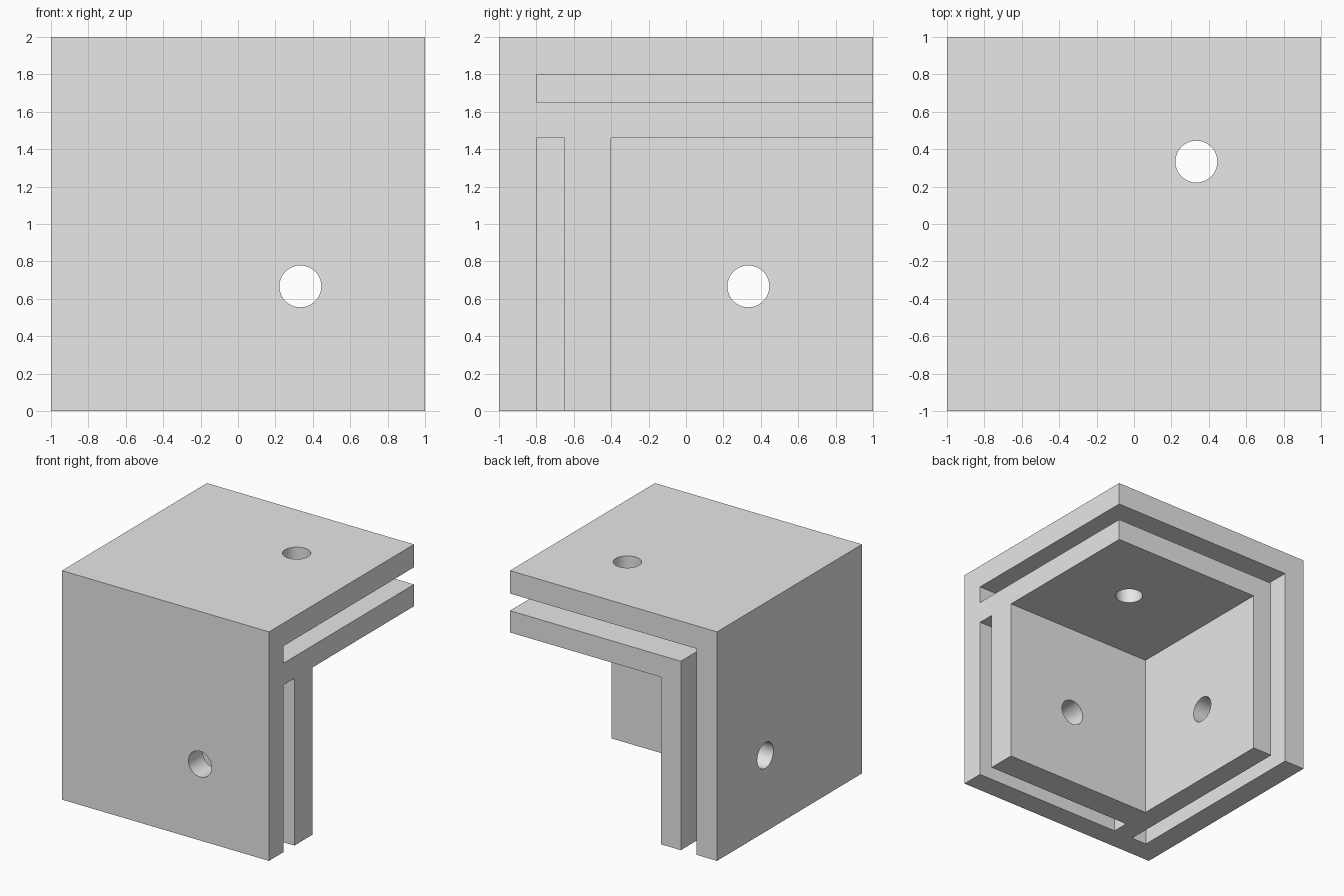
import bpy
import bmesh
from math import pi
from mathutils import Matrix, Vector

default_cube = bpy.data.objects.get("Cube")
if default_cube:
    bpy.data.objects.remove(default_cube, do_unlink=True)

# Main dimensions
OUT = 1.1                     # cutters overshoot the open sides
SLOT_A, SLOT_B = 0.2, 0.35    # slot depth range behind each outer face
INNER, INNER_Y = 0.54, 0.6    # total wall thickness (side and top, front)
HOLE_R, HOLE_POS = 0.112, 1 / 3

grey = bpy.data.materials.new("light_grey")
grey.use_nodes = True
grey.diffuse_color = (0.8, 0.8, 0.8, 1)
grey.node_tree.nodes["Principled BSDF"].inputs["Base Color"].default_value = grey.diffuse_color


def add_object(name, bm):
    bmesh.ops.recalc_face_normals(bm, faces=bm.faces)
    mesh = bpy.data.meshes.new(name)
    bm.to_mesh(mesh)
    bm.free()
    mesh.materials.append(grey)
    obj = bpy.data.objects.new(name, mesh)
    bpy.context.collection.objects.link(obj)
    return obj


def prism(name, profile, y0, y1):
    """Extrude an (x, z) outline from y0 to y1."""
    bm = bmesh.new()
    face = bm.faces.new([bm.verts.new((x, y0, z)) for x, z in profile])
    moved = bmesh.ops.extrude_face_region(bm, geom=[face])["geom"]
    verts = [v for v in moved if isinstance(v, bmesh.types.BMVert)]
    bmesh.ops.translate(bm, verts=verts, vec=(0, y1 - y0, 0))
    return add_object(name, bm)


def rect(x0, x1, z0, z1):
    return [(x0, z0), (x1, z0), (x1, z1), (x0, z1)]


def drill(name, centre, rotation):
    bm = bmesh.new()
    bmesh.ops.create_cone(bm, cap_ends=True, segments=64, radius1=HOLE_R,
                          radius2=HOLE_R, depth=1,
                          matrix=Matrix.Translation(Vector(centre)) @ rotation)
    return add_object(name, bm)


# Solid cube that becomes the corner bracket
bracket = prism("corner_bracket", rect(-1, 1, 0, 2), -1, 1)

# Continuous slot behind the top and side plates
a, b = -1 + SLOT_A, -1 + SLOT_B
slot_outline = [(a, -0.1), (b, -0.1), (b, 2 - SLOT_B), (OUT, 2 - SLOT_B),
                (OUT, 2 - SLOT_A), (a, 2 - SLOT_A)]
opening = rect(-1 + INNER, OUT, -0.1, 2 - INNER)
low = 1 - HOLE_POS

cutters = [
    prism("top_side_slot_cutter", slot_outline, a, OUT),
    # Shorter front slot leaves a rib joining both layers
    prism("front_slot_cutter", opening, a, b),
    prism("cavity_cutter", opening, -1 + INNER_Y, OUT),
    # One hole through each double wall
    drill("side_hole_cutter", (-0.7, HOLE_POS, low), Matrix.Rotation(pi / 2, 4, "Y")),
    drill("front_hole_cutter", (HOLE_POS, -0.7, low), Matrix.Rotation(pi / 2, 4, "X")),
    drill("top_hole_cutter", (HOLE_POS, HOLE_POS, 1.7), Matrix.Identity(4)),
]

bpy.ops.object.select_all(action="DESELECT")
bracket.select_set(True)
bpy.context.view_layer.objects.active = bracket
for cutter in cutters:
    cutter.hide_render = True
    mod = bracket.modifiers.new(cutter.name, "BOOLEAN")
    mod.operation = "DIFFERENCE"
    mod.solver = "EXACT"
    mod.object = cutter
    bpy.ops.object.modifier_apply(modifier=mod.name)
    bpy.data.objects.remove(cutter, do_unlink=True)

# Round holes, crisp plate edges
bpy.ops.object.shade_smooth_by_angle()
